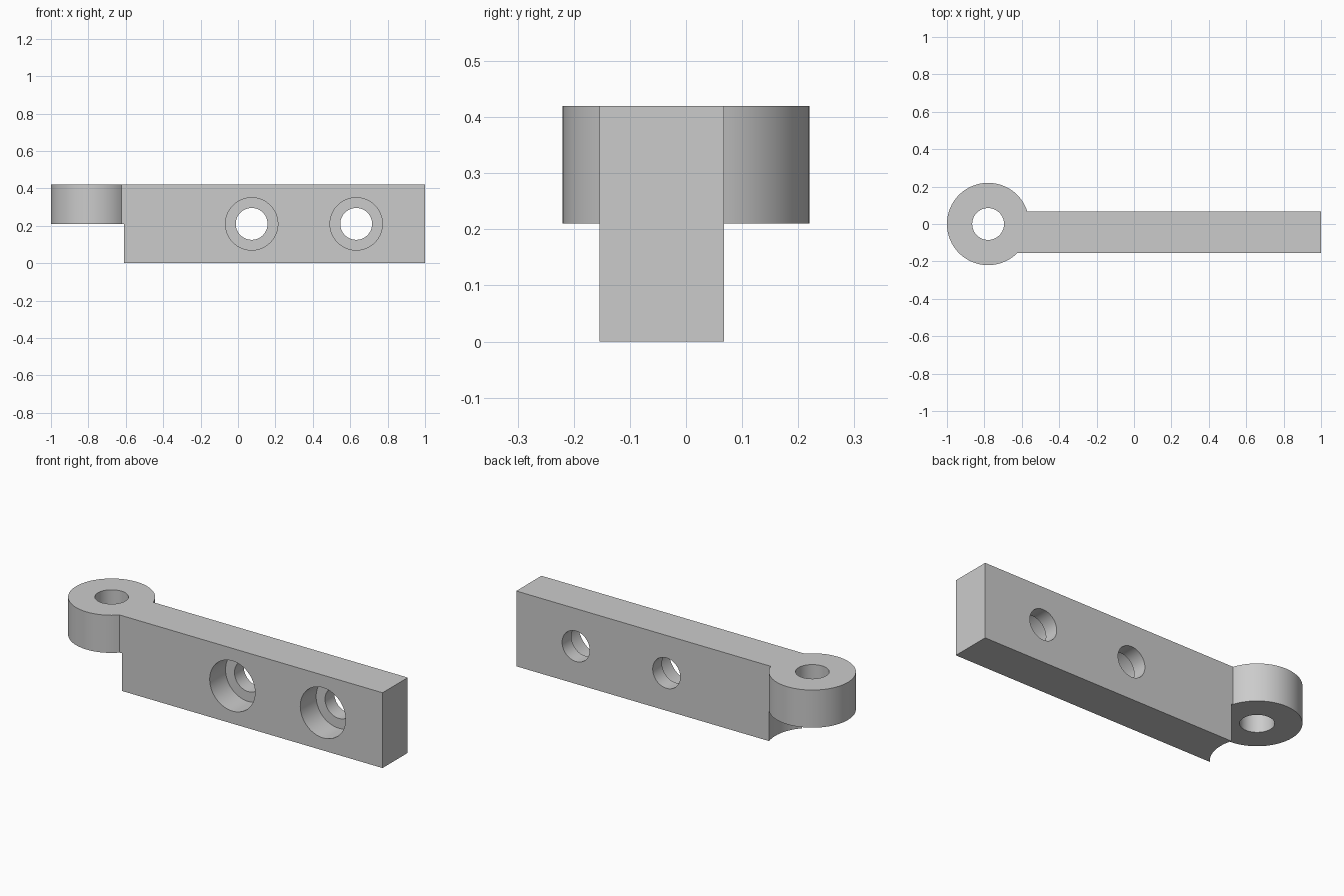
import bpy, bmesh, math
from mathutils import Matrix, Vector

cube = bpy.data.objects.get("Cube")
if cube:
    bpy.data.objects.remove(cube, do_unlink=True)

EYE_X, EYE_R, HEIGHT = -0.78, 0.22, 0.42
FRONT, BACK, MID = -0.154, 0.068, 0.21
HOLE_R, BORE_R, BORE_DEPTH = 0.085, 0.14, 0.14

grey = bpy.data.materials.new("plain grey")
grey.use_nodes = True
colour = (0.6, 0.6, 0.6, 1)
grey.diffuse_color = colour
grey.node_tree.nodes["Principled BSDF"].inputs["Base Color"].default_value = colour


def add_object(name, bm):
    bmesh.ops.recalc_face_normals(bm, faces=bm.faces)
    mesh = bpy.data.meshes.new(name)
    bm.to_mesh(mesh)
    bm.free()
    mesh.materials.append(grey)
    obj = bpy.data.objects.new(name, mesh)
    bpy.context.collection.objects.link(obj)
    return obj


def cut(target, name, radius, start, end):
    """Subtract a cylinder running from start to end."""
    start, end = Vector(start), Vector(end)
    axis = end - start
    turn = axis.to_track_quat('Z', 'Y').to_matrix().to_4x4()
    bm = bmesh.new()
    bmesh.ops.create_cone(bm, cap_ends=True, segments=96, radius1=radius,
                          radius2=radius, depth=axis.length,
                          matrix=Matrix.Translation((start + end) / 2) @ turn)
    cutter = add_object(name, bm)
    cutter.hide_render = True
    mod = target.modifiers.new(name, 'BOOLEAN')
    mod.operation, mod.solver, mod.object = 'DIFFERENCE', 'EXACT', cutter
    bpy.context.view_layer.objects.active = target
    bpy.ops.object.modifier_apply(modifier=name)
    bpy.data.objects.remove(cutter, do_unlink=True)


# Arm and eye share one outline, extruded to full height
first = math.asin(BACK / EYE_R)
last = 2 * math.pi + math.asin(FRONT / EYE_R)
steps = 80
outline = [(1, FRONT), (1, BACK)]
for i in range(steps + 1):
    a = first + (last - first) * i / steps
    outline.append((EYE_X + EYE_R * math.cos(a), EYE_R * math.sin(a)))
bm = bmesh.new()
base = bm.faces.new([bm.verts.new((x, y, 0)) for x, y in outline])
top = bmesh.ops.extrude_face_region(bm, geom=[base])["geom"]
bmesh.ops.translate(bm, vec=(0, 0, HEIGHT),
                    verts=[v for v in top if isinstance(v, bmesh.types.BMVert)])
arm = add_object("hinge_arm", bm)

# Clearance below the eye, leaving a hollow end on the arm
cut(arm, "clearance", 0.23, (EYE_X, 0, -0.1), (EYE_X, 0, MID))
# Pin hole through the eye
cut(arm, "pin_hole", HOLE_R, (EYE_X, 0, 0.1), (EYE_X, 0, 0.6))
# Counterbored screw holes
for x in (0.073, 0.632):
    cut(arm, "screw_hole", HOLE_R, (x, -0.4, MID), (x, 0.4, MID))
    cut(arm, "counterbore", BORE_R, (x, -0.4, MID), (x, FRONT + BORE_DEPTH, MID))

bpy.ops.object.select_all(action='DESELECT')
arm.select_set(True)
bpy.context.view_layer.objects.active = arm
bpy.ops.object.shade_smooth_by_angle(angle=math.radians(30))
